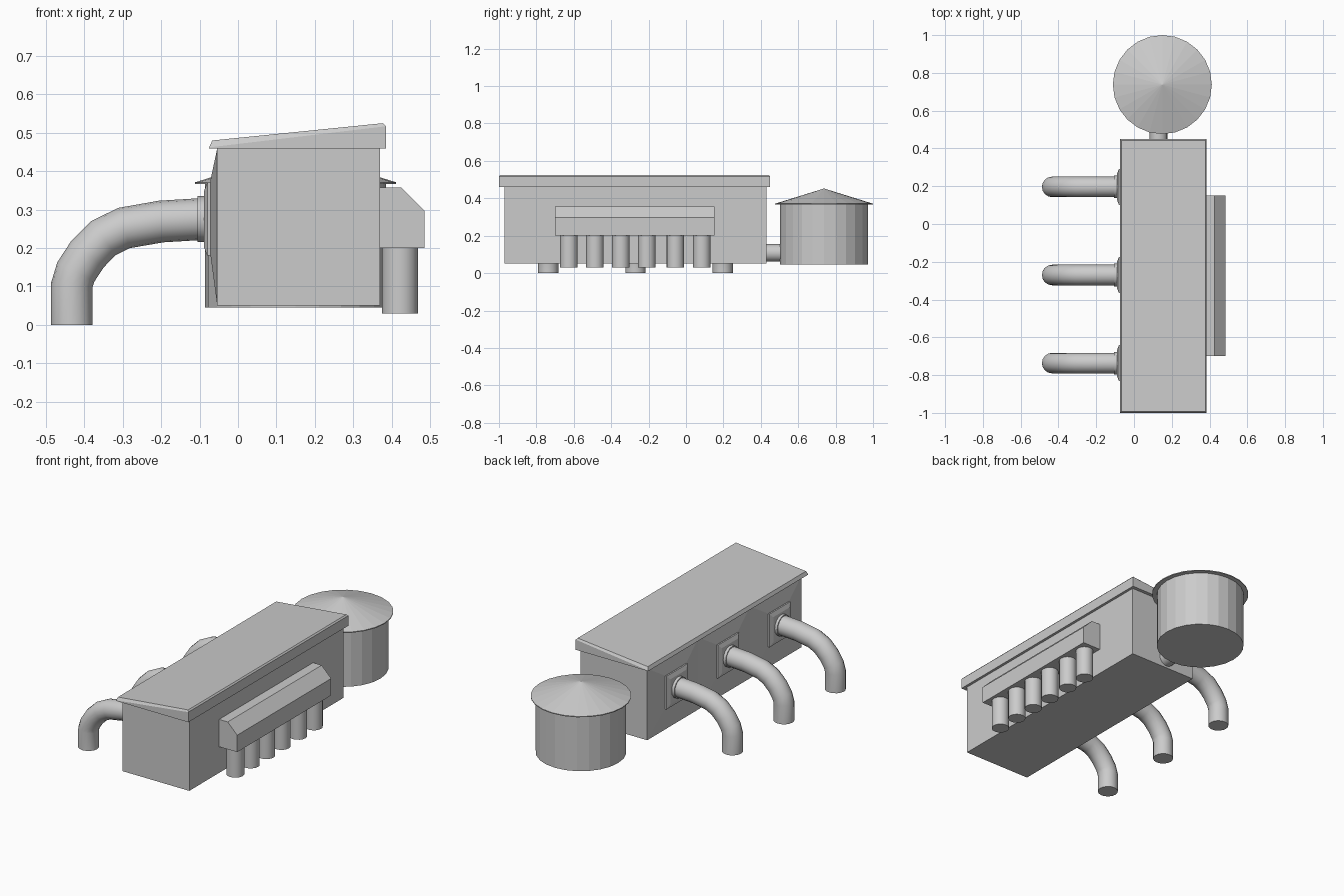
import bpy, bmesh, math
from mathutils import Vector

if "Cube" in bpy.data.objects:
    bpy.data.objects.remove(bpy.data.objects["Cube"])


def new_object(name, bm):
    bmesh.ops.recalc_face_normals(bm, faces=bm.faces)
    mesh = bpy.data.meshes.new(name)
    bm.to_mesh(mesh)
    bm.free()
    obj = bpy.data.objects.new(name, mesh)
    bpy.context.collection.objects.link(obj)
    return obj


def smooth(obj):
    bpy.ops.object.select_all(action='DESELECT')
    obj.select_set(True)
    bpy.context.view_layer.objects.active = obj
    bpy.ops.object.shade_smooth_by_angle(angle=math.radians(35))


def loft(name, rings):
    """Skin a list of equal-length rings and cap both ends."""
    bm = bmesh.new()
    vs = [[bm.verts.new(p) for p in r] for r in rings]
    n = len(vs[0])
    for a, b in zip(vs, vs[1:]):
        for i in range(n):
            j = (i + 1) % n
            bm.faces.new((a[i], a[j], b[j], b[i]))
    bm.faces.new(vs[0])
    bm.faces.new(vs[-1])
    return new_object(name, bm)


def extrude_y(name, profile, y0, y1):
    return loft(name, [[(x, y, z) for x, z in profile] for y in (y0, y1)])


def tube(name, path, radius, sides):
    """Sweep a circle along a path, mitred at each point."""
    pts = [Vector(p) for p in path]
    rings = []
    for i, p in enumerate(pts):
        d = (pts[min(i + 1, len(pts) - 1)] - pts[max(i - 1, 0)]).normalized()
        side = Vector((1, 0, 0)) if abs(d.y) > 0.9 else Vector((0, 1, 0))
        up = d.cross(side)
        rings.append([p + radius * (side * math.cos(a) + up * math.sin(a))
                      for a in (2 * math.pi * k / sides for k in range(sides))])
    obj = loft(name, rings)
    smooth(obj)
    return obj


def rect_x(x, y0, y1, z0, z1):
    return [(x, y0, z0), (x, y1, z0), (x, y1, z1), (x, y0, z1)]


# Main housing
extrude_y("housing", [(-.055, .05), (.37, .05), (.37, .465), (-.055, .465)], -.97, .43)

# Sloped roof slab with a bevelled top edge
def roof_ring(x0, x1, y0, y1, z0, z1):
    return [(x0, y0, z0), (x1, y0, z1), (x1, y1, z1), (x0, y1, z0)]

loft("roof", [roof_ring(-.075, .385, -1, .45, .459, .459),
              roof_ring(-.075, .385, -1, .45, .462, .517),
              roof_ring(-.067, .378, -.992, .442, .48, .525)])

# Curved outlet pipes, each on a bulged wall bay with a plate and collar
bend = [(-.10, .275), (-.2, .269), (-.297, .252), (-.35, .226),
        (-.392, .184), (-.422, .138), (-.433, .103), (-.433, 0)]
bays = [-.97, -.503, -.037, .43]
for i in range(3):
    a, b = bays[i], bays[i + 1]
    y = (a + b) / 2
    loft(f"wall_bulge_{i}", [rect_x(-.054, a, b, .05, .46),
                             rect_x(-.072, y - .1, y + .1, .185, .375)])
    loft(f"pipe_plate_{i}", [rect_x(-.06, y - .095, y + .095, .18, .37),
                             rect_x(-.08, y - .095, y + .095, .18, .37),
                             rect_x(-.089, y - .072, y + .072, .203, .347)])
    tube(f"pipe_collar_{i}", [(-.08, y, .275), (-.105, y, .275)], .06, 16)
    tube(f"outlet_pipe_{i}", [(x, y, z) for x, z in bend], .0545, 16)

# Side hood with a chamfered top
extrude_y("side_hood", [(.365, .2), (.485, .2), (.485, .297), (.425, .357), (.365, .357)],
          -.7, .152)

# Row of down pipes below the hood
for i, y in enumerate((-.626, -.487, -.348, -.209, -.057, .085)):
    tube(f"down_pipe_{i}", [(.422, y, .21), (.422, y, .03)], .047, 16)

# Tank, conical lid and the connecting pipe
def ring_z(r, z, n=24):
    return [(.15 + r * math.cos(2 * math.pi * k / n),
             .738 + r * math.sin(2 * math.pi * k / n), z) for k in range(n)]

loft("tank", [ring_z(.236, .045), ring_z(.236, .372)])
loft("tank_lid", [ring_z(.235, .366), ring_z(.262, .366),
                  ring_z(.262, .371), ring_z(.001, .452)])
tube("tank_connector", [(.13, .42, .108), (.13, .53, .108)], .047, 16)
